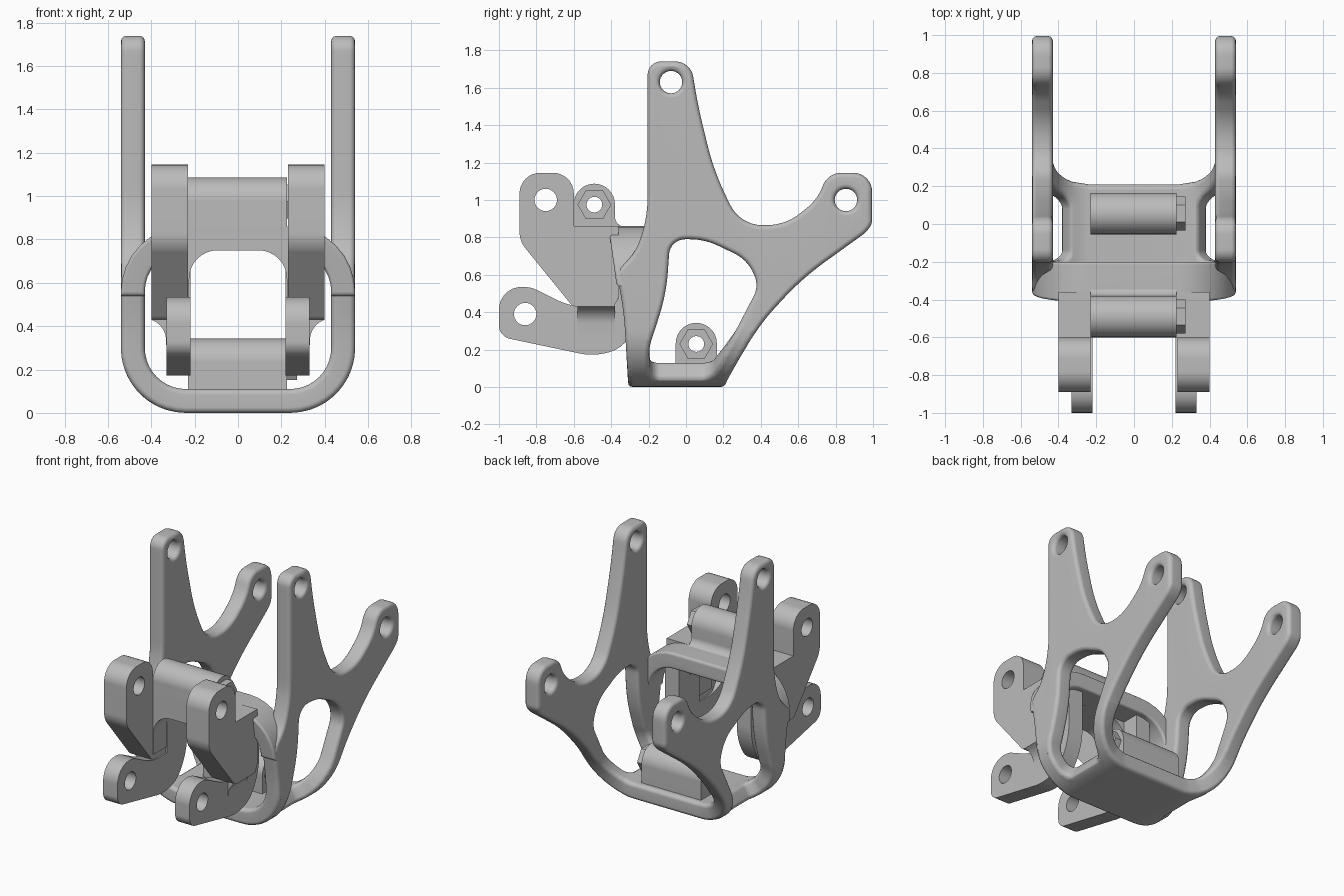
import bpy, bmesh, math
from mathutils import Vector

cube = bpy.data.objects.get("Cube")
if cube:
    bpy.data.objects.remove(cube, do_unlink=True)

grey = bpy.data.materials.new("plain grey")
grey.use_nodes = True
grey.diffuse_color = (0.5, 0.5, 0.5, 1)
grey.node_tree.nodes["Principled BSDF"].inputs["Base Color"].default_value = (0.5, 0.5, 0.5, 1)


def circle(u, v, r, n=32):
    return [(u + r * math.cos(math.tau * i / n), v + r * math.sin(math.tau * i / n)) for i in range(n)]


def rounded(corners, closed=True, steps=8):
    """Turn (u, v, tangent length) corners into a path with arc corners."""
    out, n = [], len(corners)
    for i, c in enumerate(corners):
        p, t = Vector(c[:2]), (c[2] if len(c) > 2 else 0)
        if t == 0 or (not closed and i in (0, n - 1)):
            out.append(tuple(p))
            continue
        d0 = (Vector(corners[i - 1][:2]) - p).normalized()
        d1 = (Vector(corners[(i + 1) % n][:2]) - p).normalized()
        w = math.sin(d0.angle(d1) / 2)
        for k in range(steps + 1):
            f = k / steps
            a, b, c2 = (1 - f) ** 2, 2 * w * f * (1 - f), f * f
            out.append(tuple((a * (p + d0 * t) + b * p + c2 * (p + d1 * t)) / (a + b + c2)))
    return out


def densify(path, closed, step=0.03):
    out = []
    for i in range(len(path) if closed else len(path) - 1):
        a, b = Vector(path[i]), Vector(path[(i + 1) % len(path)])
        n = max(1, math.ceil((b - a).length / step))
        out += [tuple(a.lerp(b, k / n)) for k in range(n)]
    return out if closed else out + [path[-1]]


def slab(name, loops, lo, hi, place, bevel=0.0, cuts=(), mirror=False):
    """Extrude filled loops from lo to hi, then place every (u, v, w) point."""
    curve = bpy.data.curves.new(name, 'CURVE')
    curve.dimensions = '2D'
    curve.fill_mode = 'BOTH'
    curve.extrude = (hi - lo) / 2 - bevel
    curve.bevel_depth = bevel
    curve.bevel_resolution = 2
    curve.offset = -bevel
    for loop in loops:
        pts = [p for i, p in enumerate(loop) if (Vector(p) - Vector(loop[i - 1])).length > 1e-4]
        spline = curve.splines.new('POLY')
        spline.points.add(len(pts) - 1)
        for sp, p in zip(spline.points, pts):
            sp.co = (p[0], p[1], 0, 1)
        spline.use_cyclic_u = True
    temp = bpy.data.objects.new(name + "_outline", curve)
    bpy.context.collection.objects.link(temp)
    bpy.context.view_layer.update()
    mesh = bpy.data.meshes.new_from_object(temp.evaluated_get(bpy.context.evaluated_depsgraph_get()))
    bpy.data.objects.remove(temp, do_unlink=True)
    bm = bmesh.new()
    bm.from_mesh(mesh)
    bmesh.ops.remove_doubles(bm, verts=bm.verts[:], dist=1e-5)
    for u in cuts:
        bmesh.ops.bisect_plane(bm, geom=bm.verts[:] + bm.edges[:] + bm.faces[:],
                               plane_co=(u, 0, 0), plane_no=(1, 0, 0), dist=1e-5)
    for v in bm.verts:
        v.co = place(v.co.x, v.co.y, v.co.z + (lo + hi) / 2)
    bmesh.ops.recalc_face_normals(bm, faces=bm.faces[:])
    bm.to_mesh(mesh)
    bm.free()
    mesh.materials.clear()
    mesh.materials.append(grey)
    obj = bpy.data.objects.new(name, mesh)
    bpy.context.collection.objects.link(obj)
    bpy.ops.object.select_all(action='DESELECT')
    obj.select_set(True)
    bpy.context.view_layer.objects.active = obj
    bpy.ops.object.shade_smooth_by_angle(angle=math.radians(35))
    if mirror:
        obj.modifiers.new("Mirror", 'MIRROR')
    obj.modifiers.new("Weighted normals", 'WEIGHTED_NORMAL').keep_sharp = True
    return obj


def along_x(u, v, w):
    return (w, u, v)


def along_y(u, v, w):
    return (u, w, v)


# U-shaped frame: drawn flat, then bent round two bottom corners
FLAT, RADIUS, MID, HALF = 0.24, 0.30, 0.245, 0.055
ARC = MID * math.pi / 2


def unroll(path, side):
    out = []
    for y, z in path:
        if z > RADIUS:
            s = FLAT + ARC + z - RADIUS
        else:
            s = FLAT + MID * math.acos(min(1, (RADIUS - z) / RADIUS))
        out.append((side * s, y))
    return out


def bend(s, y, d):
    side, a = (1 if s >= 0 else -1), abs(s) - FLAT
    if a <= 0:
        return (s, y, HALF - d)
    if a >= ARC:
        return (side * (FLAT + MID + d), y, RADIUS + a - ARC)
    t, r = a / MID, MID + d
    return (side * (FLAT + r * math.sin(t)), y, RADIUS - r * math.cos(t))


edge = densify(rounded([
    (0.21, 0), (0.39, 0.33, .12), (0.62, 0.58, .15), (0.96, 0.825, .025), (0.995, 0.87, .025),
    (0.995, 1.145, .1), (0.76, 1.145, .07), (0.70, 1.0, .07), (0.53, 0.865, .1), (0.29, 0.865, .12),
    (0.15, 1.15, .15), (0.065, 1.5, .1), (0.025, 1.74, .08), (-0.205, 1.74, .07), (-0.205, 0.9, .12),
    (-0.27, 0.72, .06), (-0.37, 0.62, .03), (-0.33, 0.38, .1), (-0.31, 0)], closed=False), False)
window = densify(rounded([
    (-0.085, 0.79, .08), (0.1, 0.79, .08), (0.33, 0.68, .08), (0.39, 0.54, .06), (0.13, 0.04, .05),
    (-0.19, 0.04, .05), (-0.2, 0.2, .06), (-0.105, 0.5, .12)]), True)
loops = [unroll(edge, 1) + unroll(edge, -1)[::-1]]
for side in (1, -1):
    for hole in (window, circle(-0.08, 1.63, .06), circle(0.855, 1.0, .06)):
        loops.append(unroll(hole, side))
bend_cuts = [side * (FLAT + ARC * k / 10) for side in (1, -1) for k in range(11)]
slab("frame", loops, -HALF, HALF, bend, bevel=0.025, cuts=bend_cuts)


# Arched crown closing the frame at the front, its front face leaning
def lean(x, z, y):
    return (x, y + (0.14 * (0.86 - z) if y < -0.3 else 0), z)


slab("frame_crown", [rounded([
    (-0.54, 0.54), (-0.54, 0.86, .3), (0.54, 0.86, .3), (0.54, 0.54),
    (0.43, 0.54), (0.43, 0.75, .19), (-0.43, 0.75, .19), (-0.43, 0.54)])],
    -0.415, -0.2, lean, bevel=0.015)

# Bridge between the upper lugs
slab("bridge", [rounded([
    (-0.39, 0.86), (0.39, 0.86), (0.39, 0.47), (0.225, 0.47),
    (0.225, 0.75, .13), (-0.225, 0.75, .13), (-0.225, 0.47), (-0.39, 0.47)])],
    -0.6, -0.36, along_y)

# Lug pairs
slab("upper_lugs", [rounded([
    (-0.89, 1.145, .11), (-0.6, 1.145, .11), (-0.6, 0.86), (-0.36, 0.86),
    (-0.36, 0.43, .06), (-0.605, 0.43, .02), (-0.89, 0.78, .05)]), circle(-0.75, 1.0, .06)],
    0.23, 0.4, along_x, mirror=True)
slab("lower_lugs", [rounded([
    (-1.0, 0.535, .12), (-0.83, 0.535, .04), (-0.62, 0.43, .08), (-0.46, 0.43), (-0.46, 0.8),
    (-0.24, 0.8), (-0.24, 0.36, .12), (-0.35, 0.2, .07), (-0.5, 0.165, .07), (-1.0, 0.27, .06)]),
    circle(-0.86, 0.39, .06)], 0.22, 0.33, along_x, mirror=True)
slab("lug_gussets", [rounded([
    (0.3, 0.5), (0.4, 0.5), (0.4, 0.43), (0.335, 0.4, .06), (0.33, 0.29), (0.3, 0.29)])],
    -0.58, -0.38, along_y, mirror=True)

# Barrels with bored hexagon nuts on their left ends
barrels = {
    "upper": (-0.49, 0.975, [(-0.6, 0.8), (-0.6, 1.087, .11), (-0.38, 1.087, .11),
                             (-0.38, 0.87, .04), (-0.33, 0.855), (-0.33, 0.8)]),
    "lower": (0.055, 0.23, [(-0.055, 0.09), (-0.055, 0.343, .11), (0.165, 0.343, .11), (0.165, 0.09)]),
}
for name, (y, z, outline) in barrels.items():
    bore = circle(y, z, 0.042)
    slab(name + "_barrel", [rounded(outline), bore], -0.23, 0.225, along_x)
    slab(name + "_nut", [circle(y, z, 0.09, 6), bore], 0.22, 0.272, along_x)
